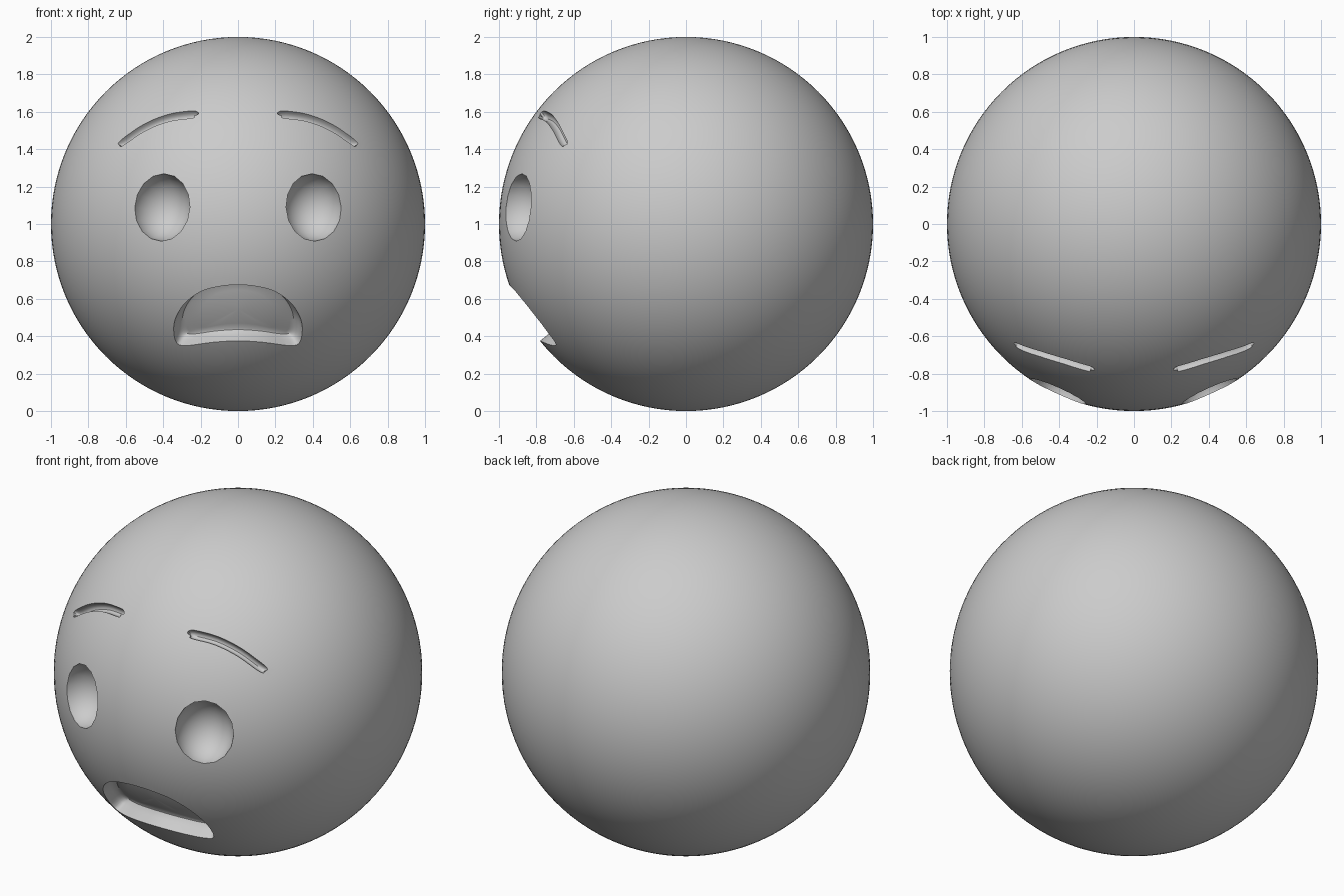
import bpy, bmesh, math
from mathutils import Vector

if "Cube" in bpy.data.objects:
    bpy.data.objects.remove(bpy.data.objects["Cube"])

C = Vector((0, 0, 1))


def on_sphere(x, z):
    """Unit direction from the ball centre to the front surface at front-view (x, z)."""
    return Vector((x, -math.sqrt(max(0, 1 - x * x - (z - 1) ** 2)), z - 1))


def smooth(pts, n, closed):
    """Catmull-Rom resampling of 2D points."""
    out, k = [], len(pts)
    for i in range(k if closed else k - 1):
        idx = [i - 1, i, i + 1, i + 2]
        q = [Vector(pts[j % k] if closed else pts[min(max(j, 0), k - 1)]) for j in idx]
        for s in range(n):
            t = s / n
            out.append(0.5 * (2 * q[1] + (q[2] - q[0]) * t
                       + (2 * q[0] - 5 * q[1] + 4 * q[2] - q[3]) * t ** 2
                       + (3 * q[1] - q[0] - 3 * q[2] + q[3]) * t ** 3))
    return out if closed else out + [Vector(pts[-1])]


def finish(name, bm):
    bmesh.ops.recalc_face_normals(bm, faces=bm.faces)
    me = bpy.data.meshes.new(name)
    bm.to_mesh(me)
    bm.free()
    for p in me.polygons:
        p.use_smooth = True
    ob = bpy.data.objects.new(name, me)
    bpy.context.collection.objects.link(ob)
    return ob


def loft(name, rings):
    bm = bmesh.new()
    vs = [[bm.verts.new(p) for p in r] for r in rings]
    n = len(vs[0])
    for a, b in zip(vs, vs[1:]):
        for i in range(n):
            j = (i + 1) % n
            bm.faces.new((a[i], a[j], b[j], b[i]))
    bm.faces.new(vs[0])
    bm.faces.new(vs[-1])
    return finish(name, bm)


cutters = []

# mouth: outline pushed radially into the ball, with a rounded inner edge
half = [(0.17, 0.65), (0.275, 0.585), (0.33, 0.505), (0.344, 0.435),
        (0.328, 0.365), (0.275, 0.35), (0.14, 0.367)]
outline = [(0, 0.675)] + half + [(0, 0.375)] + [(-x, z) for x, z in reversed(half)]
rim = [on_sphere(*p) for p in smooth(outline, 5, True)]
mid = on_sphere(0, 0.5)
steps = [(1.12, 0), (1.0, 0), (0.95, 0), (0.928, 0.02), (0.914, 0.06), (0.91, 0.12),
         (0.91, 0.35), (0.91, 0.6), (0.91, 0.85), (0.91, 0.98)]
cutters.append(loft("mouth_cutter",
                    [[C + p.lerp(mid, k).normalized() * r for p in rim] for r, k in steps]))

for side in (-1, 1):
    # eye sockets: ellipsoids centred on the surface
    bm = bmesh.new()
    bmesh.ops.create_uvsphere(bm, u_segments=16, v_segments=16, radius=1)
    n = on_sphere(side * 0.41, 1.09)
    rot = n.to_track_quat('Z', 'Y')
    for v in bm.verts:
        v.co = C + n + rot @ Vector((v.co.x * 0.163, v.co.y * 0.183, v.co.z * 0.17))
    cutters.append(finish("eye_cutter", bm))

    # brow grooves: tapered tubes along the surface
    path = smooth([(0.222, 1.583), (0.24, 1.586), (0.37, 1.568), (0.50, 1.516),
                   (0.62, 1.435), (0.636, 1.423)], 4, False)
    dirs = [on_sphere(side * x, z) for x, z in path]
    rings, last = [], len(dirs) - 1
    for i, d in enumerate(dirs):
        tan = (dirs[min(i + 1, last)] - dirs[max(i - 1, 0)]).normalized()
        b = tan.cross(d).normalized()
        e = min(i, last - i)
        w = 0.026 * min(1, 0.35 + 0.15 * e) * (1 - 0.15 * i / last)
        rings.append([C + d + b * (w * math.cos(a)) + d * (1.6 * w * math.sin(a))
                      for a in (math.tau * k / 16 for k in range(16))])
    cutters.append(loft("brow_cutter", rings))

# head ball
bm = bmesh.new()
bmesh.ops.create_uvsphere(bm, u_segments=128, v_segments=64, radius=1)
bmesh.ops.translate(bm, verts=bm.verts, vec=C)
head = finish("head", bm)
bpy.context.view_layer.objects.active = head
head.select_set(True)

# carve the features
for c in cutters:
    m = head.modifiers.new("carve", 'BOOLEAN')
    m.operation, m.solver, m.object = 'DIFFERENCE', 'EXACT', c
    bpy.ops.object.modifier_apply(modifier=m.name)
    bpy.data.objects.remove(c)
bpy.ops.object.shade_smooth_by_angle(angle=math.radians(35))
